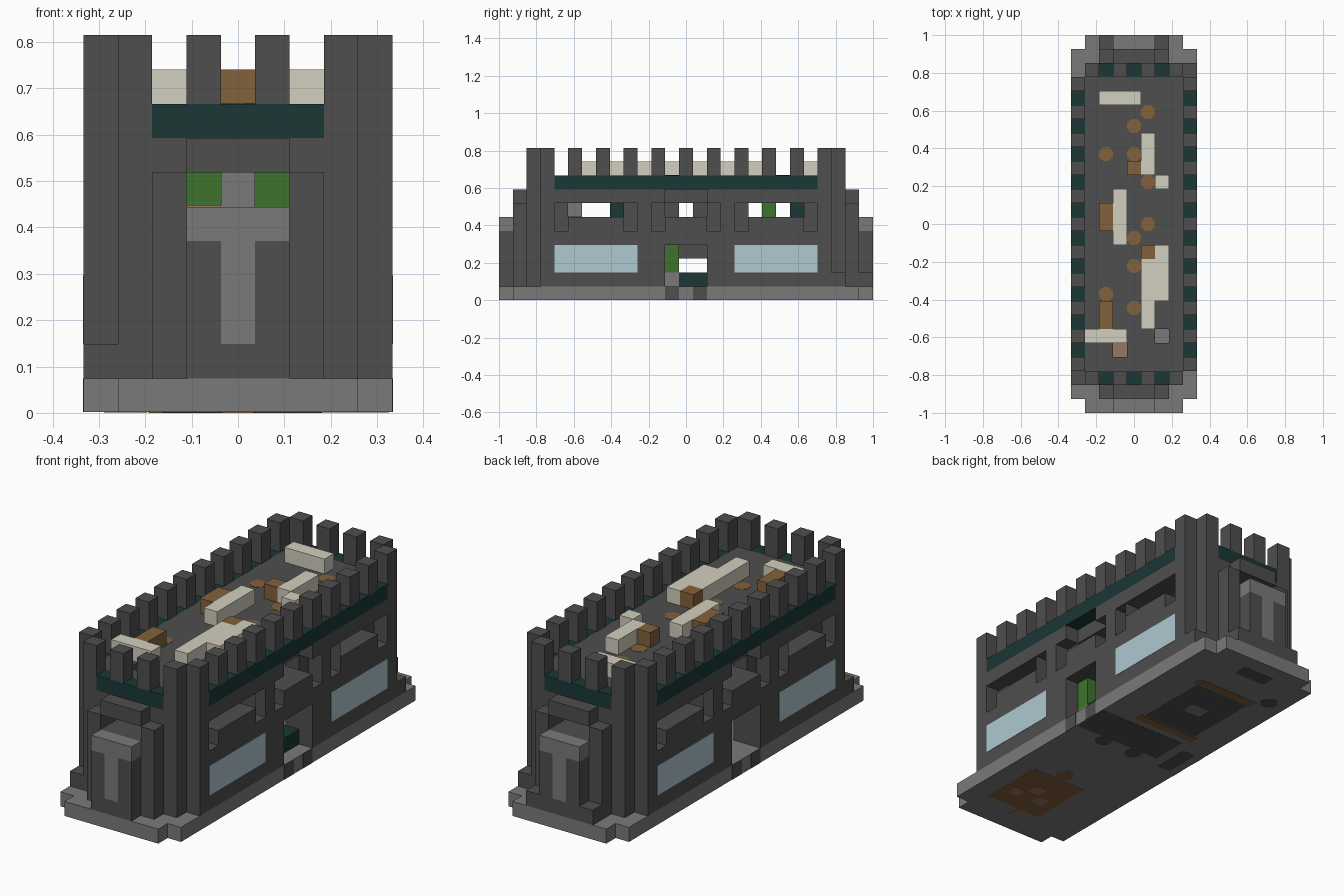
import bpy
import bmesh
from math import pi
from mathutils import Matrix, Vector

if "Cube" in bpy.data.objects:
    bpy.data.objects.remove(bpy.data.objects["Cube"])

U = 2 / 27  # one block


def material(name, r, g, b):
    m = bpy.data.materials.new(name)
    m.use_nodes = True
    m.diffuse_color = (r, g, b, 1)
    m.node_tree.nodes["Principled BSDF"].inputs["Base Color"].default_value = (r, g, b, 1)
    return m


STONE = material("dark stone", 0.077, 0.077, 0.077)
PALE = material("light stone", 0.195, 0.195, 0.195)
TEAL = material("dark teal", 0.011, 0.038, 0.037)
CREAM = material("cream", 0.65, 0.63, 0.52)
BROWN = material("brown", 0.23, 0.12, 0.045)
GREEN = material("green", 0.048, 0.175, 0.026)
GLASS = material("pale blue glass", 0.43, 0.58, 0.64)
CLAY = material("clay", 0.31, 0.18, 0.12)


def add_object(name, bm, mat):
    me = bpy.data.meshes.new(name)
    bm.to_mesh(me)
    bm.free()
    me.materials.append(mat)
    ob = bpy.data.objects.new(name, me)
    bpy.context.collection.objects.link(ob)
    return ob


def box(name, x, y, z, mat):
    """Box from (low, high) ranges in block units."""
    lo, hi = (Vector(v) * U for v in zip(x, y, z))
    bm = bmesh.new()
    bmesh.ops.create_cube(bm, size=1, matrix=Matrix.Translation((lo + hi) / 2)
                          @ Matrix.Diagonal((*(hi - lo), 1)))
    return add_object(name, bm, mat)


def span(c, w=1):
    return (c - w / 2, c + w / 2)


def side(s, a, b):
    return tuple(sorted((s * a, s * b)))


def disc(name, x, y, z, r, mat):
    """Thin octagonal patch."""
    bm = bmesh.new()
    bmesh.ops.create_cone(bm, cap_ends=True, segments=8, radius1=r * U, radius2=r * U, depth=0.003,
                          matrix=Matrix.Translation((x * U, y * U, z * U)) @ Matrix.Rotation(pi / 8, 4, 'Z'))
    return add_object(name, bm, mat)


def carve(ob, cuts):
    for x, y, z in cuts:
        cutter = box("cutter", x, y, z, STONE)
        cutter.hide_render = True
        mod = ob.modifiers.new("cut", 'BOOLEAN')
        mod.object, mod.operation, mod.solver = cutter, 'DIFFERENCE', 'EXACT'
        dep = bpy.context.evaluated_depsgraph_get()
        me = bpy.data.meshes.new_from_object(ob.evaluated_get(dep))
        ob.modifiers.clear()
        ob.data = me
        bpy.data.objects.remove(cutter)


# Stepped plinth
FOOT = 0.02
box("plinth", (-4.5, 4.5), (-12.5, 12.5), (FOOT, 1), PALE)
for s in (-1, 1):
    box("plinth_end", (-3.5, 3.5), side(s, 12.5, 13.5), (FOOT, 1), PALE)

# Hollow hall with recessed window bays, doors and end openings
hall = box("hall", (-4.5, 4.5), (-10.5, 10.5), (1, 8), STONE)
cuts = [((-2.5, 2.5), (-9.5, 9.5), (0.9, 8.1)),
        ((-5, 5), (-1.5, 1.5), (0.8, 4)),
        ((-1.5, 1.5), (-11, 11), (6, 7))]
for s in (-1, 1):
    outer = side(s, 3.5, 5)
    for y, w in ((-6.5, 4), (0, 3), (6.5, 4)):
        cuts.append((side(s, 2, 5), span(y, w), (6, 7)))
        for e in (-1, 1):
            cuts.append((outer, span(y + e * (w + 1) / 2), (5, 7)))
    cuts.append((outer, (-1.5, 1.5), (6.5, 8.5)))
carve(hall, cuts)
box("upper_floor", (-2.5, 2.5), (-9.5, 9.5), (5, 6), STONE)

# Roof with two openings that show tiles on the floor below
roof = box("roof", (-3.5, 3.5), (-10.5, 10.5), (8, 9), STONE)
for x, y, mat in ((-1, -9, CLAY), (2, -8, PALE)):
    carve(roof, [(span(x), span(y), (7.5, 9.5))])
    box("floor_tile", span(x), span(y), (6, 6.05), mat)

# Long sides: glass, door trim, teal band, battlements
for s in (-1, 1):
    for y in (-6.5, 6.5):
        box("side_window", side(s, 4.45, 4.52), span(y, 6), (2, 4), GLASS)
    for y in (-1, 1):
        box("door_step_block", side(s, 4.45, 4.52), span(y), (FOOT, 1), STONE)
    box("side_band", side(s, 3.5, 4.5), (-9.5, 9.5), (8, 9), TEAL)
    for y in range(-8, 9, 2):
        box("side_merlon", side(s, 3.5, 4.5), span(y), (9, 11), STONE)

# Ends: wall, corner towers, porch with T-shaped panel, band, battlements
for s in (-1, 1):
    wall_y, porch_y, panel_y = side(s, 10.5, 11.5), side(s, 11.5, 12.5), side(s, 12.5, 13.5)
    wall = box("end_wall", (-3.5, 3.5), wall_y, (1, 8), STONE)
    carve(wall, [((-1.5, 1.5), side(s, 10, 12), (6, 7))])
    box("end_band", (-2.5, 2.5), wall_y, (8, 9), TEAL)
    box("porch", (-1.5, 1.5), porch_y, (1, 6), STONE)
    box("porch_hood", (-1.5, 1.5), porch_y, (7, 8), STONE)
    box("panel_bar", (-1.5, 1.5), panel_y, (5, 6), PALE)
    box("panel_foot", (-0.5, 0.5), panel_y, (1, 2), STONE)
    box("panel_stem", (-0.5, 0.5), panel_y, (2, 5), PALE)
    for e in (-1, 1):
        box("panel_flank", side(e, 0.5, 1.5), panel_y, (1, 5), STONE)
        box("porch_column", side(e, 1.5, 2.5), porch_y, (1, 7), STONE)
        box("end_merlon", side(e, 0.5, 1.5), wall_y, (9, 11), STONE)
        box("tower_end", side(e, 2.5, 3.5), wall_y, (8, 11), STONE)
        box("tower_side", side(e, 3.5, 4.5), side(s, 9.5, 10.5), (8, 11), STONE)
        if s > 0:
            box("panel_curb", side(e, 1.5, 2.5), panel_y, (1, 2), STONE)
    box("corner_block", side(s, 3.5, 4.5), wall_y, (1, 2), STONE)

# Furniture inside
box("plant", (2.5, 3.5), span(-1), (2, 4), GREEN)
box("plant_pot", (2.5, 3.5), span(-1), (1, 2), PALE)
box("floor_chest", (1.5, 3.5), (-0.5, 1.5), (1, 2), TEAL)
box("door_beam", (-0.5, 0.5), (-0.5, 1.5), (3, 5), STONE)
box("stone_seat", (-0.5, 0.5), span(-8), (6, 7), PALE)
box("green_bench", (-1.5, 1.5), span(6), (6, 7), GREEN)
for y in (-5, 8):
    box("teal_stool", (-0.5, 0.5), span(y), (6, 7), TEAL)
for y in (-1, 1):
    box("window_post", (-0.5, 0.5), span(y), (6, 7), STONE)

# Rubble on the roof: x centre, y centre, x size, y size
for x, y, w, d in ((-1, 9, 3, 1), (1, 5, 1, 3), (2, 3, 1, 1), (-1, 0.5, 1, 4),
                   (2, -3.5, 1, 4), (1, -5, 1, 5), (-2, -8, 3, 1)):
    box("cream_block", span(x, w), span(y, d), (9, 10), CREAM)
for x, y, d in ((-2, 0.5, 2), (-2, -6.5, 2), (0, 4, 1), (1, -2, 1)):
    box("brown_block", span(x), span(y, d), (9, 10), BROWN)
for x, y in ((1, 8), (0, 7), (-2, 5), (0, 5), (1, 3), (1, 0), (0, -1), (0, -3), (-2, -5), (0, -6)):
    disc("brown_patch", x, y, 9, 0.54, BROWN)

# Stains and tiles on the underside
under, tile = (0.01, 0.06), (0, 0.06)
box("brown_stain", span(0.9, 4.2), span(-8.8, 4.6), under, BROWN)
disc("brown_spot", 0.9, -5.9, 0.03, 0.6, BROWN)
for x, y in ((2, -9.5), (1, -8.5), (0, -9.5)):
    box("under_tile", span(x, 0.9), span(y, 0.9), tile, CLAY)
box("under_stone_tile", span(0, 0.9), span(-11.5, 0.9), tile, CLAY)
for y in (3, 9):
    box("brown_strip", span(-0.2, 4.8), span(y, 0.6), tile, BROWN)
box("dark_stain", (-2.2, 4.4), span(0.9, 2.6), under, STONE)
for x in (-1.6, 1.2):
    box("dark_stain_side", span(x, 1.4), span(6, 5.2), under, STONE)
for y in (4.45, 7.55):
    box("dark_stain_bridge", span(-0.2, 1.4), span(y, 2.1), under, STONE)
box("dark_stain_end", span(-0.2, 2.4), span(11.9), under, STONE)
box("dark_stain_edge", span(-3.4), span(0.2, 2.6), under, STONE)
for x, y in ((1.9, -0.8), (-0.6, -0.8), (-3.2, 9.8)):
    disc("dark_spot", x, y, 0.03, 0.6, STONE)
